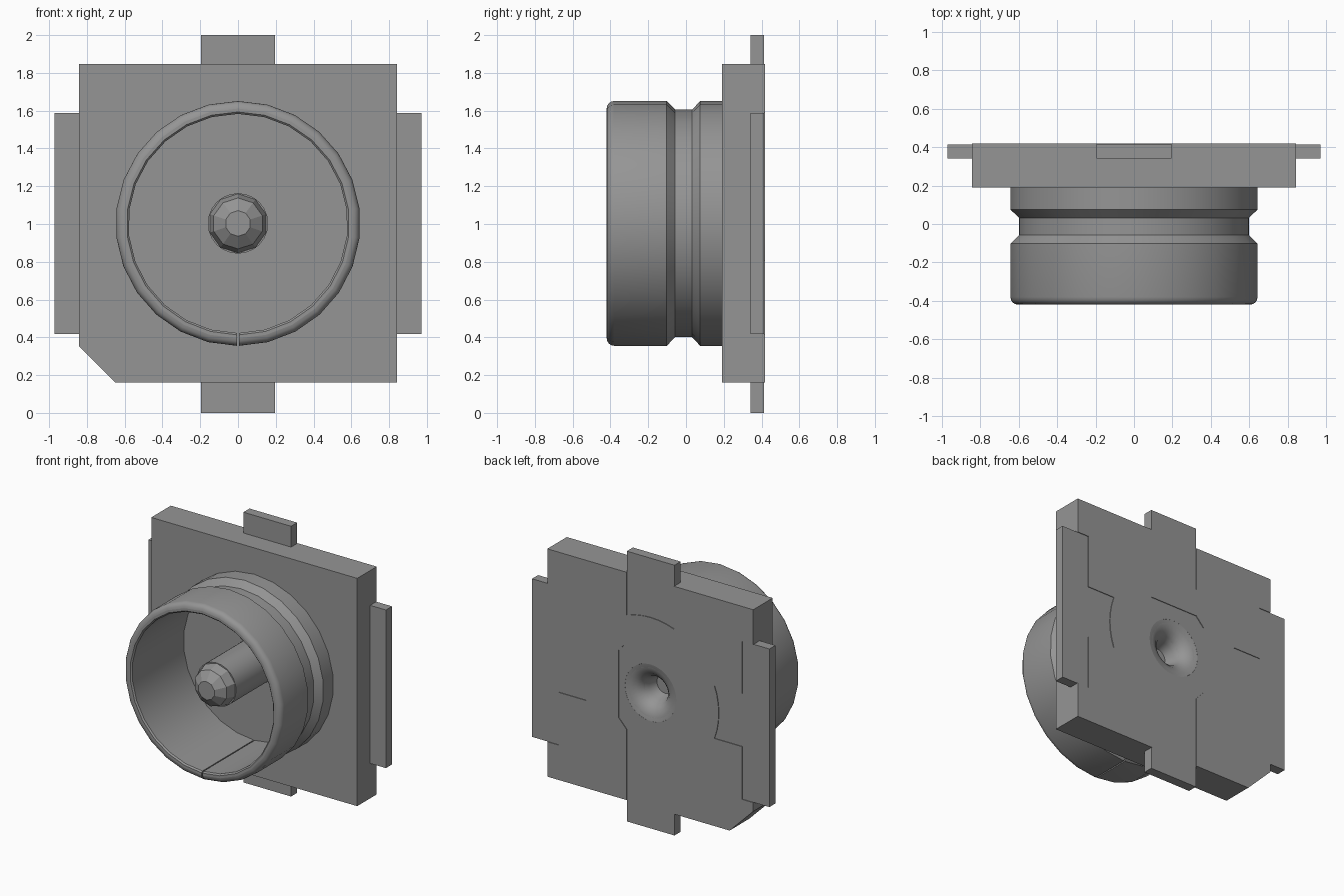
import bpy, bmesh, math

cube = bpy.data.objects.get("Cube")
if cube:
    bpy.data.objects.remove(cube, do_unlink=True)

CZ = 1.003       # height of the socket axis
BACK = 0.418     # rear face of the housing
FLUSH = 0.413    # rear face of the contacts

grey = bpy.data.materials.new("plain grey")
grey.use_nodes = True
COLOUR = (0.3, 0.3, 0.3, 1)
grey.diffuse_color = COLOUR
grey.node_tree.nodes["Principled BSDF"].inputs["Base Color"].default_value = COLOUR


def finish(name, bm):
    bmesh.ops.remove_doubles(bm, verts=bm.verts, dist=1e-5)
    bmesh.ops.recalc_face_normals(bm, faces=bm.faces)
    mesh = bpy.data.meshes.new(name)
    bm.to_mesh(mesh)
    bm.free()
    mesh.materials.append(grey)
    obj = bpy.data.objects.new(name, mesh)
    bpy.context.collection.objects.link(obj)
    return obj


def prism(name, outline, y0, y1):
    """Extrude an (x, z) outline, measured from the socket axis, along y."""
    bm = bmesh.new()
    face = bm.faces.new([bm.verts.new((x, y0, CZ + z)) for x, z in outline])
    out = bmesh.ops.extrude_face_region(bm, geom=[face])
    verts = [v for v in out["geom"] if isinstance(v, bmesh.types.BMVert)]
    bmesh.ops.translate(bm, verts=verts, vec=(0, y1 - y0, 0))
    return finish(name, bm)


def lathe(name, profile, sides, gap=0.0, closed=False):
    """Turn an (r, y) profile round the socket axis; gap leaves a slit at the bottom."""
    bm = bmesh.new()
    start, sweep = -math.pi / 2 + gap / 2, 2 * math.pi - gap
    rows = []
    for i in range(sides + 1):
        a = start + sweep * i / sides
        rows.append([bm.verts.new((r * math.cos(a), y, CZ + r * math.sin(a)))
                     for r, y in profile])
    n = len(profile)
    for a, b in zip(rows, rows[1:]):
        for j in range(n if closed else n - 1):
            k = (j + 1) % n
            quad = [a[j], a[k], b[k], b[j]]
            if profile[j][0] == 0:
                quad = [a[j], a[k], b[k]]
            elif profile[k][0] == 0:
                quad = [a[j], a[k], b[j]]
            bm.faces.new(quad)
    if gap:
        bm.faces.new(rows[0])
        bm.faces.new(rows[-1])
    return finish(name, bm)


def cut(obj, cutter):
    mod = obj.modifiers.new("cut", 'BOOLEAN')
    mod.operation = 'DIFFERENCE'
    mod.solver = 'EXACT'
    mod.object = cutter
    bpy.context.view_layer.objects.active = obj
    bpy.ops.object.modifier_apply(modifier=mod.name)


def smooth(obj):
    bpy.ops.object.select_all(action='DESELECT')
    obj.select_set(True)
    bpy.context.view_layer.objects.active = obj
    bpy.ops.object.shade_smooth_by_angle(angle=math.radians(30))
    for p in obj.data.polygons:      # keep plane faces flat
        if abs(p.normal.y) > 0.995:
            p.use_smooth = False


def arc(radius, half, sign, steps=6):
    """Points of an arc about the axis, as (distance, offset)."""
    a = math.asin(half / radius)
    return [(sign * radius * math.cos(-a + 2 * a * i / steps),
             radius * math.sin(-a + 2 * a * i / steps)) for i in range(steps + 1)]


# Square housing with one cut corner
H = 0.843
housing = prism("housing", [(-H, H), (H, H), (H, -H), (-0.65, -H), (-H, -0.65)], 0.19, BACK)

# Contact outlines: two side tabs, a top tab and the centre contact
W, T = 0.195, 0.585
outlines = {}
for side, s in (("left", 1), ("right", -1)):
    outlines[side + "_contact"] = (
        [(s * 0.972, -T), (s * 0.75, -T), (s * 0.75, -W)] + arc(0.56, W, s)
        + [(s * 0.75, W), (s * 0.75, T), (s * 0.972, T)])
outlines["top_contact"] = [(-W, 0.997)] + [(z, x) for x, z in arc(0.56, W, 1)] + [(W, 0.997)]
outlines["centre_contact"] = [
    (-W, -1.003), (-W, -0.32), (-0.26, -0.25), (-0.26, 0.25), (-W, 0.32),
    (W, 0.32), (0.26, 0.25), (0.26, -0.25), (W, -0.32), (W, -1.003)]

# Contacts set into shallow pockets in the rear of the housing
contacts = {}
for name, outline in outlines.items():
    contacts[name] = prism(name, outline, 0.342, FLUSH)
    pocket = prism("pocket_cutter", outline, 0.408, 0.5)
    cut(housing, pocket)
    bpy.data.objects.remove(pocket, do_unlink=True)

# Trumpet-shaped hollow behind the pin
hollow = lathe("hollow_cutter", [
    (0, 0.46), (0.24, 0.46), (0.21, FLUSH - 0.0005), (0.17, 0.405), (0.135, 0.388),
    (0.105, 0.358), (0.085, 0.31), (0.07, 0.24), (0, 0.24)], 32)
for obj in (housing, contacts["centre_contact"]):
    cut(obj, hollow)
    smooth(obj)
bpy.data.objects.remove(hollow, do_unlink=True)

# Slit outer sleeve with a snap groove and rounded rim
R, IN, FRONT = 0.648, 0.58, -0.42
rim = [(R - 0.04 + 0.04 * math.cos(t), FRONT + 0.04 - 0.04 * math.sin(t))
       for t in (math.pi / 2 * i / 4 for i in range(5))]
sleeve = lathe("outer_sleeve", [
    (IN, 0.2), (R, 0.2), (R, 0.075), (0.602, 0.032), (0.602, -0.057), (R, -0.102)]
    + rim + [(IN + 0.01, FRONT), (IN, FRONT + 0.01)], 26, gap=0.014, closed=True)
smooth(sleeve)

# Centre pin with a faceted tip
pin = lathe("centre_pin", [(0, 0.2), (0.16, 0.2), (0.16, -0.25), (0, -0.25)], 24)
smooth(pin)
lathe("pin_tip", [(0, -0.24), (0.16, -0.24), (0.135, -0.32), (0.068, -0.37), (0, -0.37)], 10)
